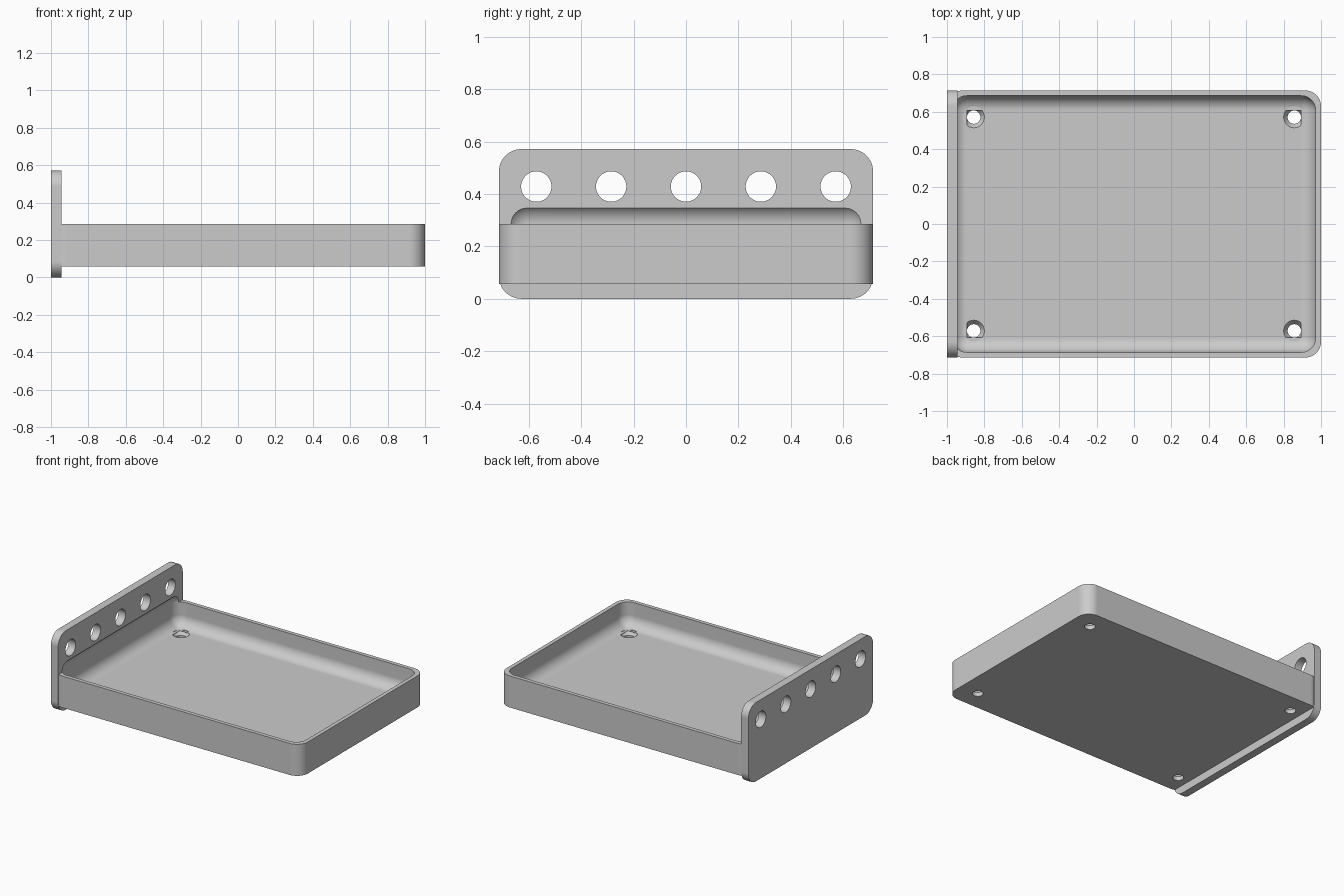
import bpy
import bmesh
import math
from mathutils import Matrix, Vector

if "Cube" in bpy.data.objects:
    bpy.data.objects.remove(bpy.data.objects["Cube"], do_unlink=True)

U = 2 / 70              # wall thickness, the design unit
R = 3 * U               # outer corner radius
R_IN = 2.75 * U         # radius inside the hollow
HALF_Y = 25 * U

grey = bpy.data.materials.new("light_grey")
grey.use_nodes = True
grey.diffuse_color = (0.6, 0.6, 0.6, 1)
grey.node_tree.nodes["Principled BSDF"].inputs["Base Color"].default_value = (0.6, 0.6, 0.6, 1)


def add_object(name, bm):
    bmesh.ops.recalc_face_normals(bm, faces=bm.faces)
    mesh = bpy.data.meshes.new(name)
    bm.to_mesh(mesh)
    bm.free()
    mesh.materials.append(grey)
    obj = bpy.data.objects.new(name, mesh)
    bpy.context.collection.objects.link(obj)
    return obj


def rounded_box(name, low, high, radius, axis=None):
    """Box with rounded edges: those along one axis, or all of them."""
    low, high = Vector(low), Vector(high)
    bm = bmesh.new()
    bmesh.ops.create_cube(bm, size=1)
    bmesh.ops.scale(bm, vec=high - low, verts=bm.verts)
    bmesh.ops.translate(bm, vec=(low + high) / 2, verts=bm.verts)
    edges = [e for e in bm.edges if axis is None
             or abs((e.verts[0].co - e.verts[1].co).normalized()[axis]) > 0.9]
    bmesh.ops.bevel(bm, geom=edges, offset=radius, segments=12, profile=0.5,
                    affect='EDGES', clamp_overlap=False)
    return add_object(name, bm)


def add_cone(bm, r_low, r_high, depth, matrix):
    bmesh.ops.create_cone(bm, cap_ends=True, segments=48, radius1=r_low,
                          radius2=r_high, depth=depth, matrix=matrix)


def combine(target, other, operation):
    mod = target.modifiers.new(operation.title(), 'BOOLEAN')
    mod.operation = operation
    mod.solver = 'EXACT'
    mod.object = other
    bpy.context.view_layer.objects.active = target
    bpy.ops.object.modifier_apply(modifier=mod.name)
    bpy.data.objects.remove(other, do_unlink=True)


# Upright end plate joined to the tray block
body = rounded_box("tray_with_end_plate", (-1, -HALF_Y, 0),
                   (-1 + 2 * U, HALF_Y, 20 * U), R, axis=0)
block = rounded_box("tray_block", (-0.999, -HALF_Y, 2 * U),
                    (1, HALF_Y, 10 * U), R, axis=2)
combine(body, block, 'UNION')

# Hollow with rounded edges, which also bites into the end plate
hollow = rounded_box("hollow_cutter", (-1 + U, U - HALF_Y, 4 * U),
                     (1 - U, HALF_Y - U, 10 * U + R_IN), R_IN)
combine(body, hollow, 'DIFFERENCE')

# Row of round holes through the end plate
for i in range(-2, 3):
    bm = bmesh.new()
    add_cone(bm, 2.03 * U, 2.03 * U, 0.2,
             Matrix.Translation((-1 + U, 10 * U * i, 15 * U))
             @ Matrix.Rotation(math.pi / 2, 4, 'Y'))
    combine(body, add_object("plate_hole_cutter", bm), 'DIFFERENCE')

# Countersunk screw holes in the floor
for sx in (-1, 1):
    for sy in (-1, 1):
        x, y = sx * 30 * U, sy * 20 * U
        for r_low, r_high, z_low, z_high in (
                (1.25 * U, 1.25 * U, 0, 4.5 * U),
                (1.25 * U, 2 * U, 3 * U, 4 * U),
                (2 * U, 2 * U, 4 * U, 5 * U)):
            bm = bmesh.new()
            add_cone(bm, r_low, r_high, z_high - z_low,
                     Matrix.Translation((x, y, (z_low + z_high) / 2)))
            combine(body, add_object("screw_hole_cutter", bm), 'DIFFERENCE')

# Smooth fillets with crisp edges and flat faces
bpy.ops.object.select_all(action='DESELECT')
body.select_set(True)
bpy.context.view_layer.objects.active = body
bpy.ops.object.shade_smooth_by_angle(angle=math.radians(30))
weighted = body.modifiers.new("Weighted normals", 'WEIGHTED_NORMAL')
weighted.keep_sharp = True
